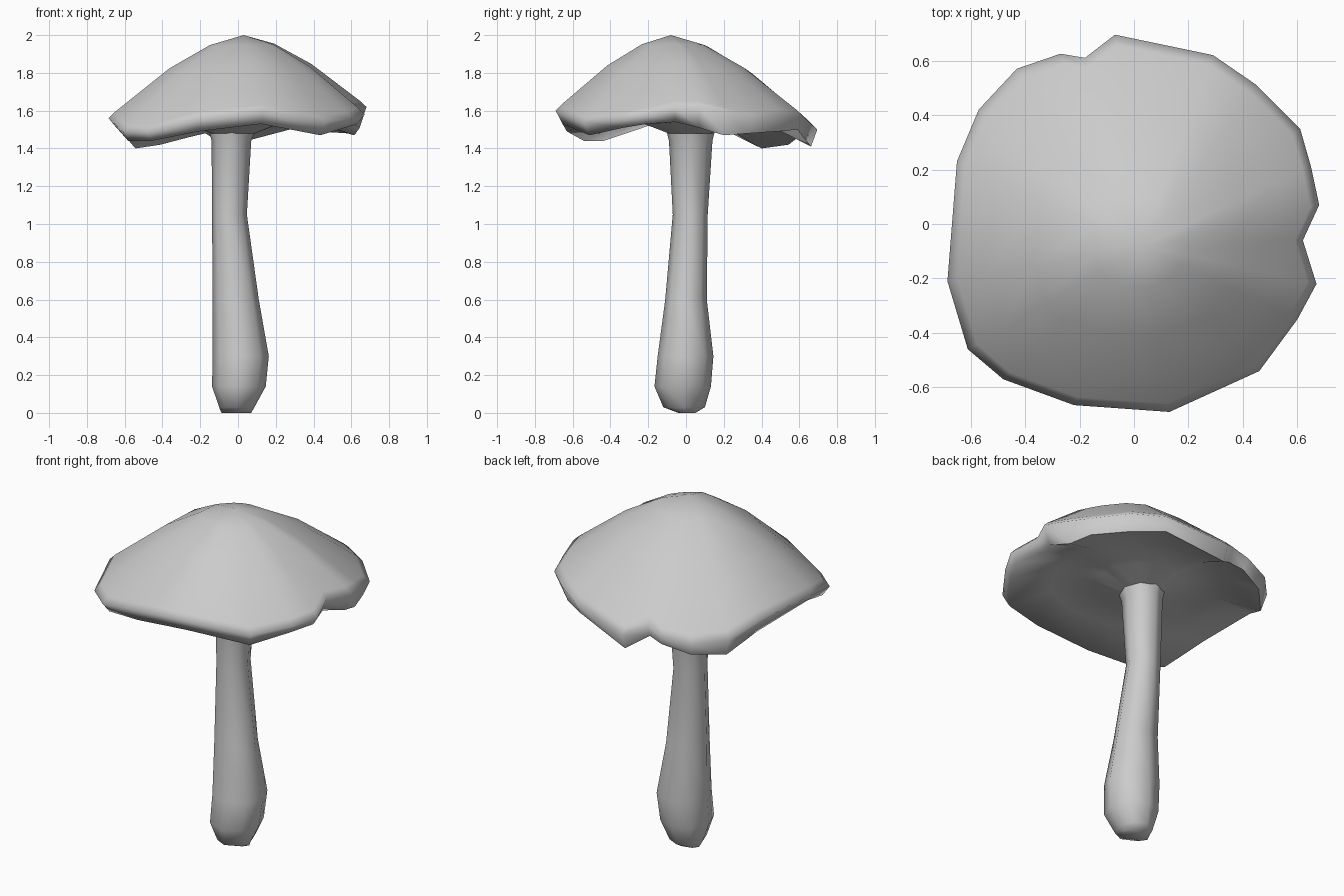
import bpy, bmesh, math
from mathutils import Vector

if "Cube" in bpy.data.objects:
    bpy.data.objects.remove(bpy.data.objects["Cube"], do_unlink=True)

grey = bpy.data.materials.new("plain grey")
grey.use_nodes = True
colour = (0.6, 0.6, 0.6, 1)
grey.diffuse_color = colour
grey.node_tree.nodes["Principled BSDF"].inputs["Base Color"].default_value = colour


def loft(name, rings, tip=None, angle=80):
    """Skin a list of equal rings; tip is a point closing the start."""
    mesh = bpy.data.meshes.new(name)
    bm = bmesh.new()
    loops = [[bm.verts.new(p) for p in ring] for ring in rings]
    count = len(loops[0])
    for a, b in zip(loops, loops[1:]):
        for i in range(count):
            j = (i + 1) % count
            bm.faces.new((a[i], a[j], b[j], b[i]))
    if tip is not None:
        top = bm.verts.new(tip)
        for i in range(count):
            bm.faces.new((top, loops[0][i], loops[0][(i + 1) % count]))
    bm.faces.new(loops[-1])
    bmesh.ops.recalc_face_normals(bm, faces=bm.faces)
    bm.to_mesh(mesh)
    bm.free()
    obj = bpy.data.objects.new(name, mesh)
    bpy.context.collection.objects.link(obj)
    mesh.materials.append(grey)
    bpy.ops.object.select_all(action="DESELECT")
    obj.select_set(True)
    bpy.context.view_layer.objects.active = obj
    bpy.ops.object.shade_smooth_by_angle(angle=math.radians(angle))


# Wavy rim of the cap: x, y, upper height, lip height
rim = [
    (.68, .07, 1.62, 1.51), (.65, .21, 1.59, 1.47), (.61, .35, 1.56, 1.48),
    (.45, .51, 1.58, 1.49), (.29, .62, 1.57, 1.5), (-.07, .695, 1.5, 1.41),
    (-.18, .61, 1.56, 1.48), (-.27, .625, 1.52, 1.46), (-.43, .57, 1.49, 1.42),
    (-.57, .42, 1.5, 1.4), (-.65, .23, 1.57, 1.49), (-.685, -.21, 1.56, 1.52),
    (-.61, -.46, 1.49, 1.44), (-.48, -.57, 1.49, 1.44), (-.22, -.665, 1.56, 1.49),
    (.13, -.69, 1.6, 1.53), (.46, -.54, 1.54, 1.47), (.6, -.35, 1.56, 1.51),
    (.67, -.22, 1.58, 1.53), (.62, -.06, 1.62, 1.54),
]
apex = Vector((.03, -.08, 2))
stem_top = Vector((-.03, .03, 1.5))

# Cap: dome rings from apex to rim, then the lip and the hollow underside
cap_rings = []
for reach, rise in ((.25, .88), (.55, .6), (.8, .275), (.95, .08), (1, 0)):
    ring = []
    for x, y, high, low in rim:
        p = apex.lerp(Vector((x, y, high)), reach)
        p.z = high + (apex.z - high) * rise
        ring.append(p)
    cap_rings.append(ring)
for reach, lift, height in ((.95, 0, 1.5), (.65, .75, 1.56), (.35, 1, 1.53), (.17, 1, 1.48)):
    ring = []
    for x, y, high, low in rim:
        p = stem_top.lerp(Vector((x, y, low)), reach)
        p.z = low + (height - low) * lift
        ring.append(p)
    cap_rings.append(ring)
loft("mushroom_cap", cap_rings, tip=apex)

# Stem: height, then x and y extents of each ring
sections = [
    (1.52, -.16, .1, -.11, .16), (1.44, -.14, .07, -.09, .14),
    (1.05, -.137, .047, -.07, .115), (.6, -.135, .11, -.11, .11),
    (.3, -.135, .163, -.15, .145), (.14, -.137, .147, -.167, .132),
    (.03, -.1, .087, -.12, .1), (0, -.088, .07, -.04, .05),
]
stem_rings = []
for z, x0, x1, y0, y1 in sections:
    ring = []
    for i in range(8):
        a = math.tau * i / 8
        ring.append(((x0 + x1) / 2 + (x1 - x0) / 2 * math.cos(a),
                     (y0 + y1) / 2 + (y1 - y0) / 2 * math.sin(a), z))
    stem_rings.append(ring)
loft("stem", stem_rings)
